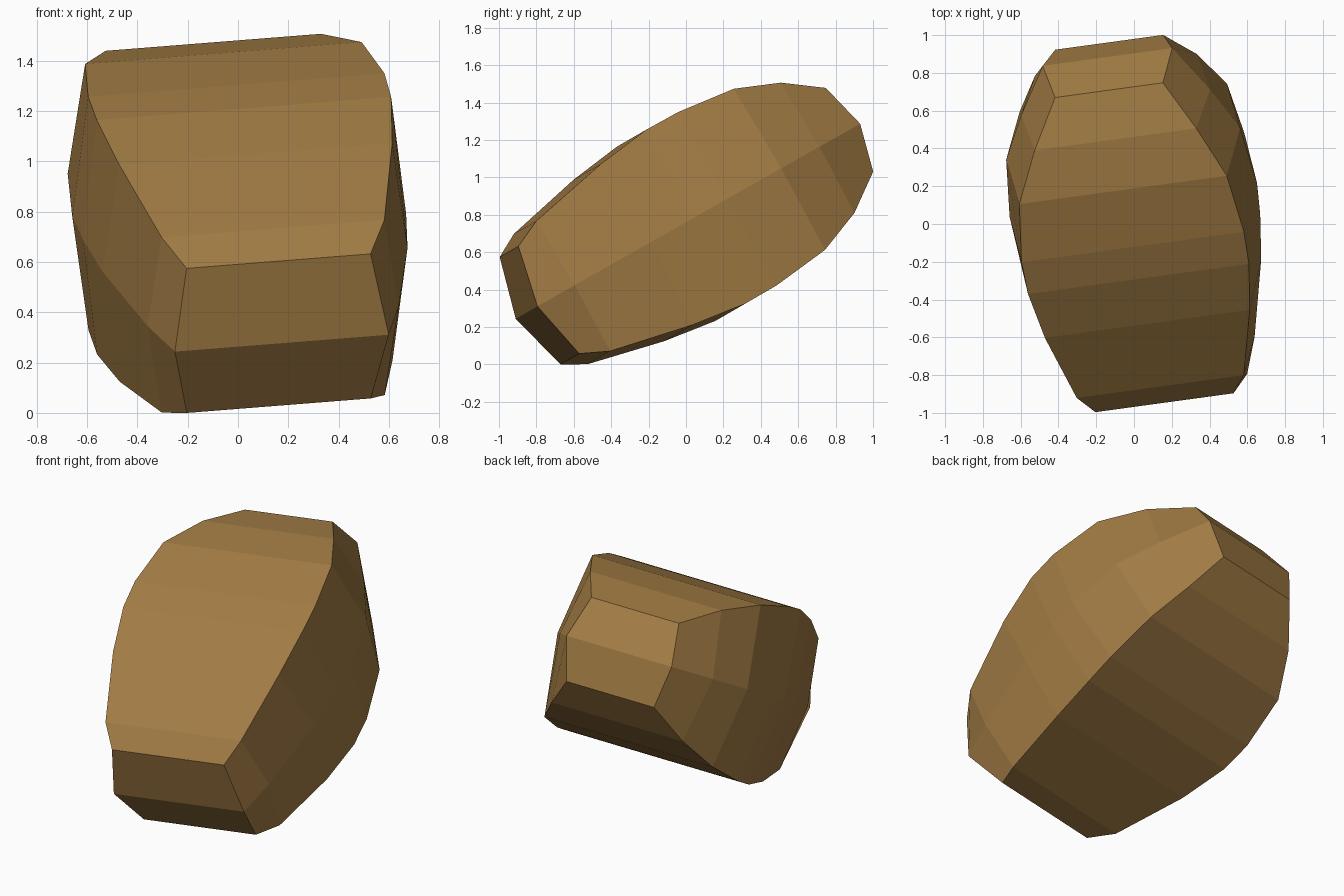
import bpy
import bmesh
from mathutils import Matrix, Vector

cube = bpy.data.objects.get("Cube")
if cube:
    bpy.data.objects.remove(cube)

# Brown stone material
brown = bpy.data.materials.new("warm_brown")
colour = (0.36, 0.2, 0.058, 1)
brown.diffuse_color = colour
brown.use_nodes = True
brown.node_tree.nodes["Principled BSDF"].inputs["Base Color"].default_value = colour

# Stations along the length: edge position, ridge position,
# half width at the flats, half width at the side ridge, half height
stations = [
    (-0.91, -0.99, 0.37, 0.43, 0.33),
    (-0.77, -0.77, 0.448, 0.505, 0.40),
    (-0.33, -0.31, 0.549, 0.613, 0.495),
    (-0.03, -0.04, 0.592, 0.65, 0.535),
    (0.165, 0.15, 0.596, 0.663, 0.533),
    (0.495, 0.495, 0.556, 0.627, 0.495),
    (0.752, 0.752, 0.433, 0.506, 0.40),
    (0.973, 1.03, 0.289, 0.347, 0.257),
]

# Loft six-sided rings into a bulging block
bm = bmesh.new()
rings = []
for edge, ridge, flat, side, height in stations:
    ring = [(side, ridge, 0), (flat, edge, height), (-flat, edge, height),
            (-side, ridge, 0), (-flat, edge, -height), (flat, edge, -height)]
    rings.append([bm.verts.new(p) for p in ring])
for a, b in zip(rings, rings[1:]):
    for i in range(6):
        j = (i + 1) % 6
        bm.faces.new((a[i], a[j], b[j], b[i]))

# Folded ends, each made of an upper and a lower face
for ring in (rings[0], rings[-1]):
    bm.faces.new(ring[:4])
    bm.faces.new(ring[3:] + ring[:1])
bmesh.ops.recalc_face_normals(bm, faces=bm.faces)

# Tilt the block up at the back and turn it slightly
across = Vector((0.988, 0.135, 0.078)).normalized()
along = Vector((-0.16, 0.859, 0.486))
along = (along - across * along.dot(across)).normalized()
up = across.cross(along)
turn = Matrix((across, along, up)).transposed().to_4x4()
centre = Vector((0, 0, 0.75)) + across * 0.02 + up * 0.008
bm.transform(Matrix.Translation(centre) @ turn)

mesh = bpy.data.meshes.new("faceted_rock")
bm.to_mesh(mesh)
bm.free()
mesh.materials.append(brown)
rock = bpy.data.objects.new("faceted_rock", mesh)
bpy.context.collection.objects.link(rock)
